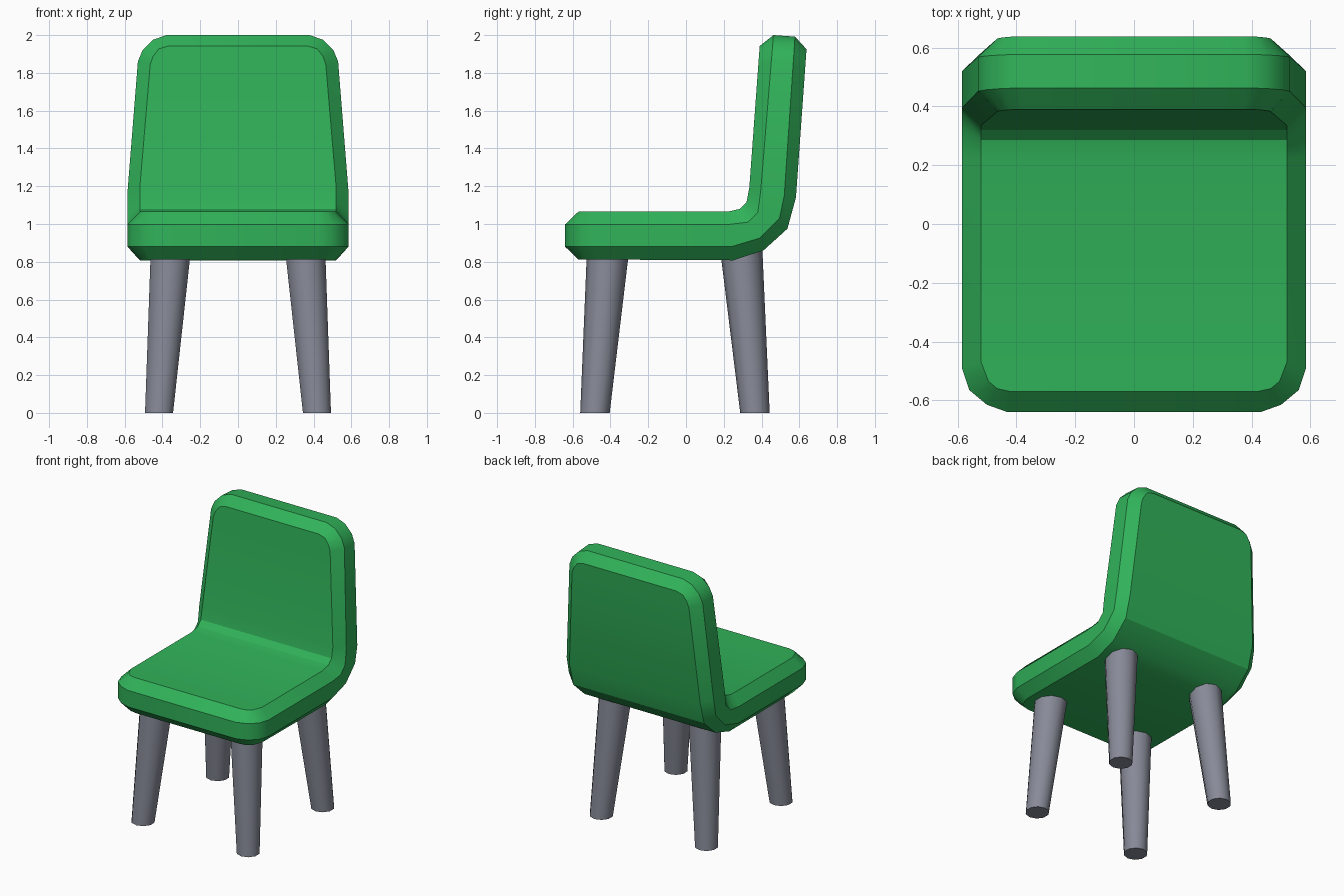
import bpy, bmesh, math
from mathutils import Vector

if "Cube" in bpy.data.objects:
    bpy.data.objects.remove(bpy.data.objects["Cube"])


def material(name, rgb):
    m = bpy.data.materials.new(name)
    m.diffuse_color = (*rgb, 1)
    m.use_nodes = True
    m.node_tree.nodes["Principled BSDF"].inputs["Base Color"].default_value = m.diffuse_color
    return m


green = material("green", (0.030, 0.445, 0.100))
grey = material("grey", (0.245, 0.258, 0.315))


def finish(bm, name, mat, angle):
    bmesh.ops.recalc_face_normals(bm, faces=bm.faces)
    me = bpy.data.meshes.new(name)
    bm.to_mesh(me)
    bm.free()
    me.materials.append(mat)
    ob = bpy.data.objects.new(name, me)
    bpy.context.collection.objects.link(ob)
    bpy.ops.object.select_all(action='DESELECT')
    ob.select_set(True)
    bpy.context.view_layer.objects.active = ob
    bpy.ops.object.shade_smooth_by_angle(angle=math.radians(angle))
    return ob


# Rounded corners: (distance from the end, half width) for sitting faces and rim
FRONT = {"face": [(0, .42), (.01, .465), (.035, .495), (.10, .52)],
         "rim": [(0, .43), (.025, .50), (.075, .56), (.15, .585)]}
TOP = {"face": [(.10, .465), (.055, .45), (.015, .42), (0, .37)],
       "rim": [(.14, .53), (.08, .505), (.025, .45), (0, .38)]}
# Side profiles (y, z) of the four shell layers: front end, bend, top end
LAYERS = [
    ("face", [(-.57, 1.065), (.22, 1.065), (.285, 1.08), (.32, 1.115), (.335, 1.19), (.39, 1.942)]),
    ("rim", [(-.64, .998), (.23, .998), (.33, 1.01), (.38, 1.06), (.395, 1.17), (.463, 2.0)]),
    ("rim", [(-.64, .88), (.24, .88), (.39, .925), (.495, 1.03), (.52, 1.15), (.577, 1.992)]),
    ("face", [(-.57, .812), (.25, .808), (.41, .86), (.537, .975), (.582, 1.14), (.638, 1.925)]),
]


def layer_points(kind, prof):
    """Points (half width, y, z) of one layer from seat front to back top."""
    p = [Vector(q) for q in prof]
    pts = [(w, p[0].x + d, p[0].y) for d, w in FRONT[kind]]
    full = FRONT[kind][-1][1]
    pts += [(full, q.x, q.y) for q in p[1:5]]
    down = (p[4] - p[5]).normalized()
    for d, w in TOP[kind]:
        q = p[5] + down * d
        pts.append((w, q.x, q.y))
    return pts


# Bent seat shell, lofted through mirrored eight-point sections
bm = bmesh.new()
layers = [layer_points(*l) for l in LAYERS]
rings = []
for sec in zip(*layers):
    left = [bm.verts.new((-w, y, z)) for w, y, z in sec]
    right = [bm.verts.new((w, y, z)) for w, y, z in sec]
    rings.append(left + right[::-1])
for a, b in zip(rings, rings[1:]):
    for i in range(8):
        j = (i + 1) % 8
        bm.faces.new((a[i], a[j], b[j], b[i]))
for r in (rings[0], rings[-1]):
    for i in range(3):
        bm.faces.new((r[i], r[i + 1], r[6 - i], r[7 - i]))
finish(bm, "seat_shell", green, 32)


# Tapered, splayed legs
def leg(name, foot, top, r0=.078, r1=.112, sides=10):
    bm = bmesh.new()
    loops = []
    for c, r in ((foot, r0), (top, r1)):
        loops.append([bm.verts.new((c[0] + r * math.cos(2 * math.pi * (i + .5) / sides),
                                    c[1] + r * math.sin(2 * math.pi * (i + .5) / sides), c[2]))
                      for i in range(sides)])
    for i in range(sides):
        j = (i + 1) % sides
        bm.faces.new((loops[0][i], loops[0][j], loops[1][j], loops[1][i]))
    for l in loops:
        bm.faces.new(l)
    finish(bm, name, grey, 40)


for side, s in (("left", -1), ("right", 1)):
    leg(f"front_{side}_leg", (s * .418, -.482, 0), (s * .355, -.412, .87))
    leg(f"back_{side}_leg", (s * .418, .365, 0), (s * .355, .292, .87))
